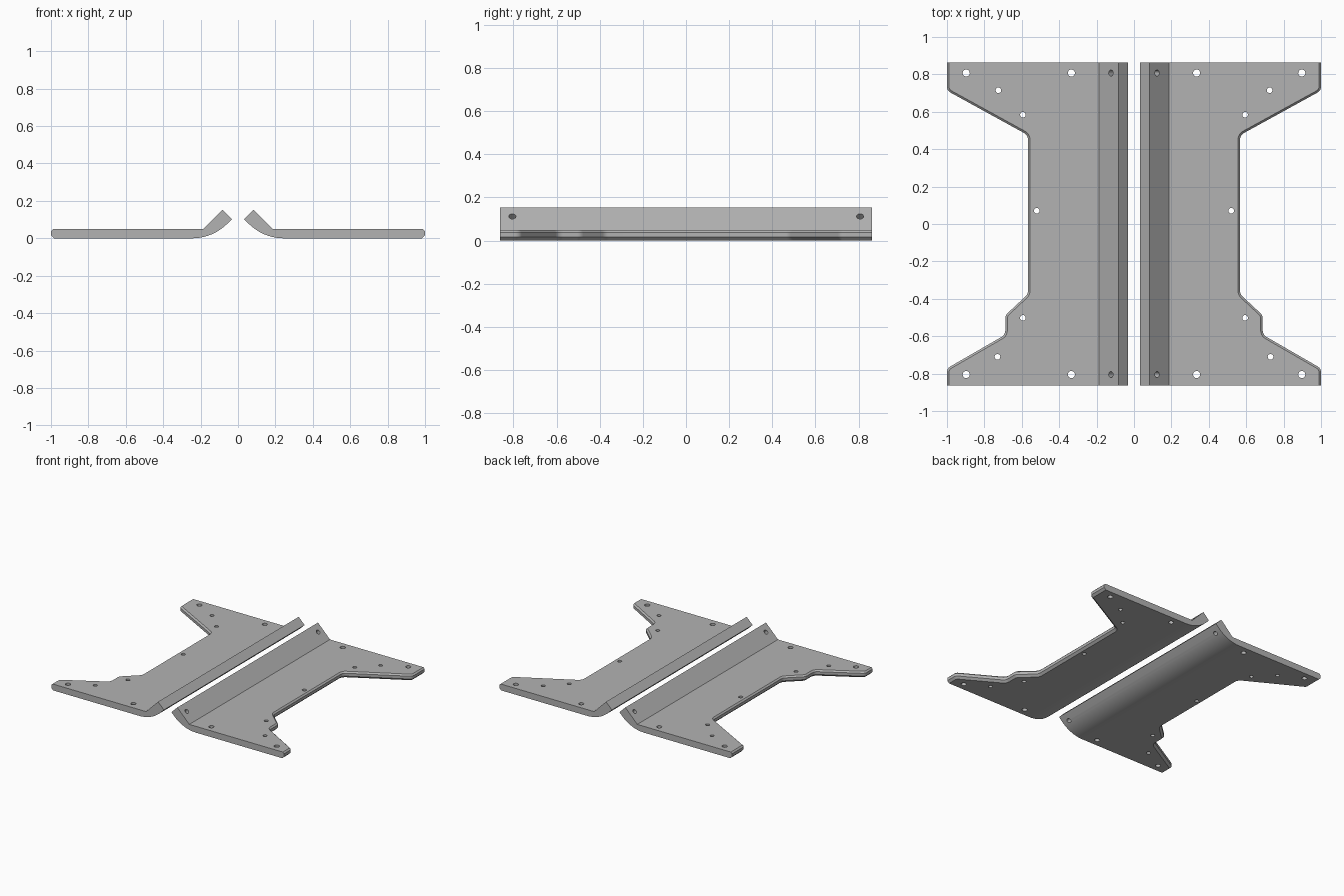
import bpy, bmesh, math
from mathutils import Vector, Matrix

if "Cube" in bpy.data.objects:
    bpy.data.objects.remove(bpy.data.objects["Cube"])

T = 0.049                 # plate thickness
Y = 0.863                 # half length
C_TOP, C_BOT = 0.011, 0.016   # edge chamfers
FILLET = 0.11             # tangent length of the bend underside

grey = bpy.data.materials.new("steel grey")
grey.diffuse_color = (0.45, 0.45, 0.45, 1)
grey.use_nodes = True
grey.node_tree.nodes["Principled BSDF"].inputs["Base Color"].default_value = grey.diffuse_color

# outer cut line from back to front: x, y, corner radius
CUT = [(1, Y, 0), (1, 0.713, 0.035), (0.567, 0.475, 0.04), (0.567, -0.375, 0.04),
       (0.688, -0.488, 0.04), (0.688, -0.592, 0.04), (1, -0.772, 0.035), (1, -Y, 0)]
PLATE_HOLES = [(0.897, 0.807, 0.019), (0.335, 0.807, 0.019), (0.725, 0.715, 0.015),
               (0.594, 0.584, 0.015), (0.52, 0.071, 0.015), (0.594, -0.502, 0.015),
               (0.73, -0.71, 0.015), (0.897, -0.805, 0.019), (0.335, -0.805, 0.019)]
FLANGE_HOLES = [0.807, -0.805]


def fillet(prev, p, nxt, r, n):
    """Arc points rounding the corner p."""
    a, b = (prev - p).normalized(), (nxt - p).normalized()
    half = a.angle(b) / 2
    d = r / math.tan(half)
    centre = p + (a + b).normalized() * (r / math.sin(half))
    s, e = p + a * d - centre, p + b * d - centre
    sweep = math.pi - 2 * half
    return [centre + (s * math.sin(sweep * (1 - i / n)) + e * math.sin(sweep * i / n)) / math.sin(sweep)
            for i in range(n + 1)]


def rounded_cut():
    pts = [Vector(c[:2]) for c in CUT]
    out = [pts[0]]
    for i in range(1, len(CUT) - 1):
        out += fillet(pts[i - 1], pts[i], pts[i + 1], CUT[i][2], 4)
    return out + [pts[-1]]


def inset(line, d):
    """Shift the cut line inwards, keeping its ends on the end faces."""
    out = []
    for i, p in enumerate(line):
        t1 = (p - line[i - 1]).normalized() if i else (line[1] - p).normalized()
        t2 = (line[i + 1] - p).normalized() if i < len(line) - 1 else t1
        n1, n2 = Vector((t1.y, -t1.x)), Vector((t2.y, -t2.x))
        out.append(p + (n1 + n2) * (d / (1 + n1.dot(n2))))
    return out


def bracket_mesh(bm):
    knee = 0.032 + 0.103
    join = knee + FILLET
    line = rounded_cut()
    levels = [(0, C_BOT), (C_BOT, 0), (T - C_TOP, 0), (T, C_TOP)]
    # flat plate as stacked rings joined by side strips
    rings = []
    for z, d in levels:
        pts = [Vector((join, Y))] + inset(line, d) + [Vector((join, -Y))]
        rings.append([bm.verts.new((p.x, p.y, z)) for p in pts])
    for lo, hi in zip(rings, rings[1:]):
        for i in range(len(lo) - 1):
            bm.faces.new((lo[i], lo[i + 1], hi[i + 1], hi[i]))
    bm.faces.new(rings[0])
    bm.faces.new(rings[-1][::-1])
    # bent flange swept along y, open where it meets the plate
    r = FILLET / math.tan(math.radians(22.5))
    arc = fillet(Vector((0.032, 0.103)), Vector((knee, 0)), Vector((1, 0)), r, 10)
    prof = [Vector((join, T)), Vector((0.186, T)), Vector((0.083, 0.153)),
            Vector((0.032, 0.103))] + arc
    prof[-1] = Vector((join, 0))
    ends = [[bm.verts.new((p.x, y, p.y)) for p in prof] for y in (-Y, Y)]
    for i in range(len(prof) - 1):
        bm.faces.new((ends[0][i], ends[0][i + 1], ends[1][i + 1], ends[1][i]))
    for e, y in zip(ends, (-Y, Y)):
        extra = [bm.verts.new((join, y, z)) for z in (C_BOT, T - C_TOP)]
        bm.faces.new(e + extra)
    bmesh.ops.remove_doubles(bm, verts=bm.verts[:], dist=0.0005)
    bmesh.ops.dissolve_limit(bm, angle_limit=math.radians(0.5), verts=bm.verts[:], edges=bm.edges[:])


def drill_mesh(bm):
    def drill(r, matrix):
        bmesh.ops.create_cone(bm, cap_ends=True, segments=20, radius1=r, radius2=r,
                              depth=0.3, matrix=matrix)
    for x, y, r in PLATE_HOLES:
        drill(r, Matrix.Translation((x, y, 0.02)))
    for y in FLANGE_HOLES:
        drill(0.0165, Matrix.Translation((0.098, y, 0.086)) @ Matrix.Rotation(math.radians(45), 4, 'Y'))


def make(name, fill, side):
    bm = bmesh.new()
    fill(bm)
    bmesh.ops.scale(bm, vec=(side, 1, 1), verts=bm.verts[:])
    bmesh.ops.recalc_face_normals(bm, faces=bm.faces[:])
    me = bpy.data.meshes.new(name)
    bm.to_mesh(me)
    bm.free()
    me.materials.append(grey)
    ob = bpy.data.objects.new(name, me)
    bpy.context.collection.objects.link(ob)
    return ob


# mirrored pair of drilled brackets
for label, side in (("right", 1), ("left", -1)):
    plate = make(label + "_bracket", bracket_mesh, side)
    cutter = make(label + "_drills", drill_mesh, side)
    mod = plate.modifiers.new("holes", 'BOOLEAN')
    mod.operation, mod.solver, mod.object = 'DIFFERENCE', 'EXACT', cutter
    bpy.ops.object.select_all(action='DESELECT')
    plate.select_set(True)
    bpy.context.view_layer.objects.active = plate
    bpy.ops.object.modifier_apply(modifier=mod.name)
    bpy.data.objects.remove(cutter)
    bpy.ops.object.shade_smooth_by_angle(angle=math.radians(25))
